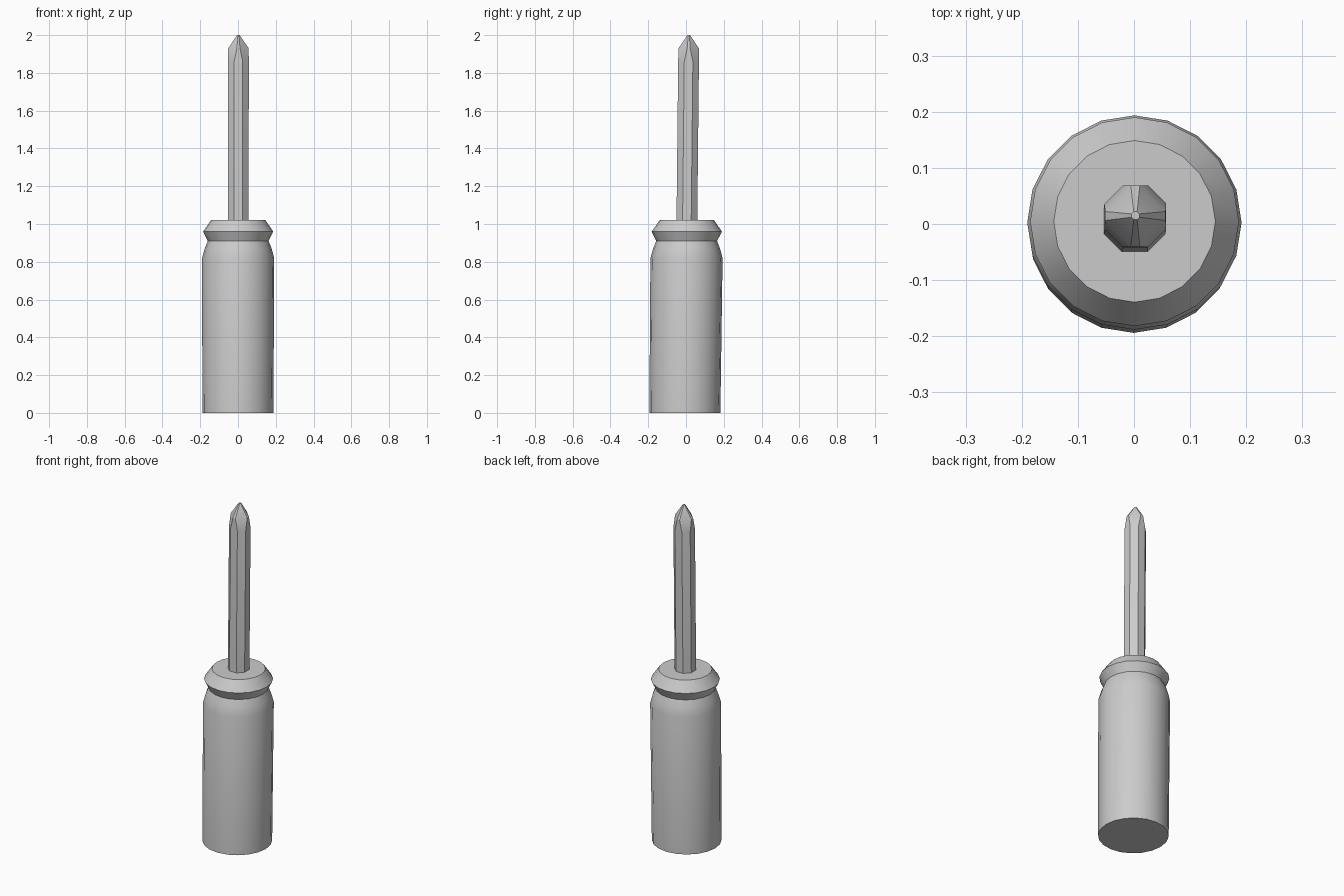
import bpy, bmesh, math

if "Cube" in bpy.data.objects:
    bpy.data.objects.remove(bpy.data.objects["Cube"])


def centre(z):
    # The whole tool leans very slightly towards +y and +x
    return 0.0015 * z - 0.0005, 0.0105 * z - 0.006


def loft(name, rings, angle):
    """Skin a list of (z, [(x, y), ...]) rings and cap both ends."""
    bm = bmesh.new()
    loops = []
    for z, pts in rings:
        cx, cy = centre(z)
        loops.append([bm.verts.new((x + cx, y + cy, z)) for x, y in pts])
    n = len(loops[0])
    for a, b in zip(loops, loops[1:]):
        for i in range(n):
            j = (i + 1) % n
            bm.faces.new((a[i], a[j], b[j], b[i]))
    bm.faces.new(loops[0][::-1])
    bm.faces.new(loops[-1])
    bmesh.ops.recalc_face_normals(bm, faces=bm.faces)
    mesh = bpy.data.meshes.new(name)
    bm.to_mesh(mesh)
    bm.free()
    obj = bpy.data.objects.new(name, mesh)
    bpy.context.collection.objects.link(obj)
    bpy.ops.object.select_all(action='DESELECT')
    obj.select_set(True)
    bpy.context.view_layer.objects.active = obj
    bpy.ops.object.shade_smooth_by_angle(angle=math.radians(angle))
    return obj


def circle(r, n=20):
    return [(r * math.cos(math.tau * i / n), r * math.sin(math.tau * i / n)) for i in range(n)]


def octagon(d, h):
    # Four ribs at distance d from the axis, each of half width h
    pts = []
    for k in range(4):
        c, s = round(math.cos(k * math.pi / 2)), round(math.sin(k * math.pi / 2))
        pts += [(c * d + s * h, s * d - c * h), (c * d - s * h, s * d + c * h)]
    return pts


# Handle with neck and bevelled collar
profile = [(0.0, 0.188), (0.82, 0.191), (0.87, 0.177), (0.91, 0.161),
           (0.96, 0.186), (1.02, 0.144)]
loft("handle", [(z, circle(r)) for z, r in profile], 30)

# Octagonal shaft with cross-shaped tip
flat = 0.055 * math.tan(math.pi / 8)
loft("shaft", [(1.0, octagon(0.055, flat)), (1.86, octagon(0.055, flat)),
               (1.93, octagon(0.054, 0.008)), (2.0, octagon(0.007, 0.003))], 25)
